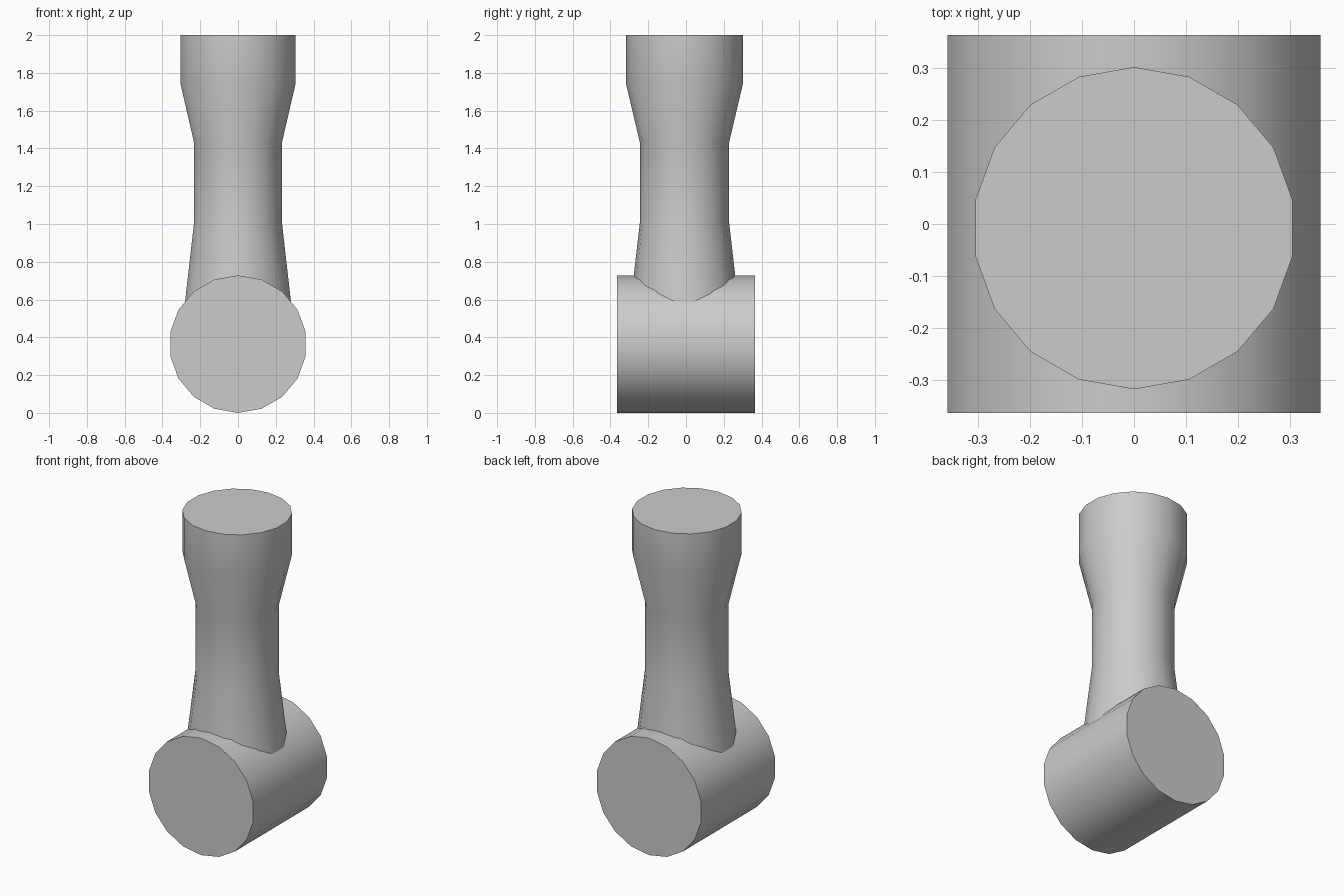
import bpy
import bmesh
from math import sin, cos, radians, pi
from mathutils import Matrix

SIDES = 18

cube = bpy.data.objects.get("Cube")
if cube:
    bpy.data.objects.remove(cube, do_unlink=True)

grey = bpy.data.materials.new("plain_grey")
grey.use_nodes = True
colour = (0.6, 0.6, 0.6, 1)
grey.diffuse_color = colour
grey.node_tree.nodes["Principled BSDF"].inputs["Base Color"].default_value = colour


def turned(name, profile, matrix):
    """Capped solid of revolution from (radius, height) pairs."""
    bm = bmesh.new()
    rings = []
    for r, z in profile:
        angles = [2 * pi * i / SIDES for i in range(SIDES)]
        rings.append([bm.verts.new((r * sin(a), r * cos(a), z)) for a in angles])
    for low, high in zip(rings, rings[1:]):
        for i in range(SIDES):
            j = (i + 1) % SIDES
            bm.faces.new((low[i], low[j], high[j], high[i]))
    bm.faces.new(rings[0])
    bm.faces.new(rings[-1])
    bm.transform(matrix)
    bmesh.ops.recalc_face_normals(bm, faces=bm.faces)
    mesh = bpy.data.meshes.new(name)
    bm.to_mesh(mesh)
    bm.free()
    mesh.materials.append(grey)
    obj = bpy.data.objects.new(name, mesh)
    bpy.context.collection.objects.link(obj)
    bpy.ops.object.select_all(action="DESELECT")
    obj.select_set(True)
    bpy.context.view_layer.objects.active = obj
    bpy.ops.object.shade_smooth_by_angle(angle=radians(30))
    return obj


# Cross barrel lying front to back
R = 0.364
turned("cross_barrel", [(R, -R), (R, R)],
       Matrix.Translation((0, 0, R)) @ Matrix.Rotation(pi / 2, 4, "X"))

# Waisted post, its foot sunk into the barrel
turned("waisted_post",
       [(0.295, 0.5), (0.236, 1.01), (0.236, 1.43), (0.31, 1.745), (0.31, 2.0)],
       Matrix.Translation((0, -0.008, 0)))
